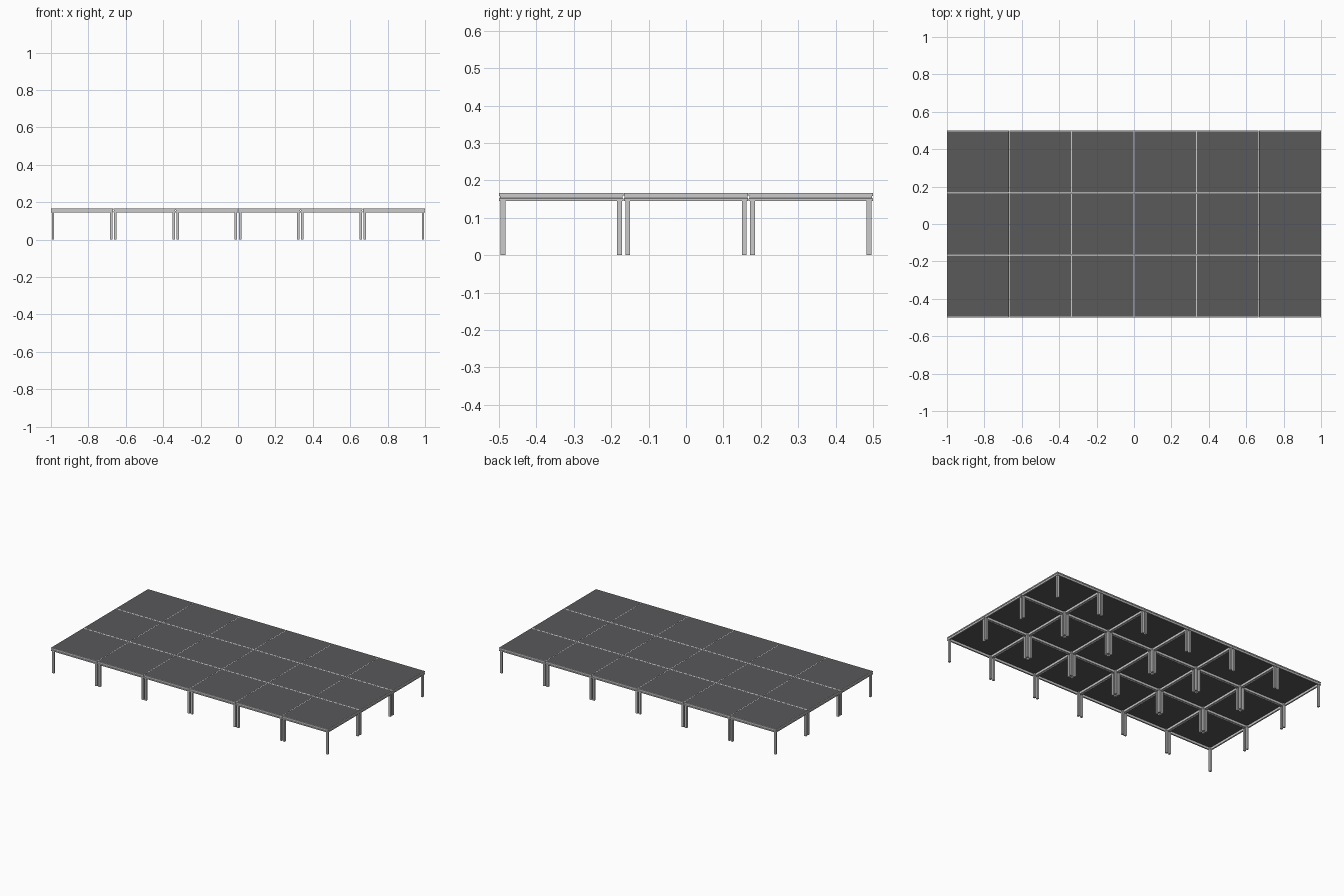
import bpy, bmesh

if "Cube" in bpy.data.objects:
    bpy.data.objects.remove(bpy.data.objects["Cube"])

NX, NY, S = 6, 3, 1 / 3
H = S / 2 - 0.0005          # half size of one module, leaving a hairline joint
TOP, UNDER = 0.166, 0.145
LIP_X, LIP_Y = 0.002, 0.0045
LEG, LEG_INSET = 0.013, 0.0045

dark = bpy.data.materials.new("dark_deck")
dark.diffuse_color = (0.1, 0.1, 0.105, 1)
dark.use_nodes = True
dark.node_tree.nodes["Principled BSDF"].inputs["Base Color"].default_value = dark.diffuse_color


def finish(bm, name, mat=None):
    bmesh.ops.recalc_face_normals(bm, faces=bm.faces[:])
    me = bpy.data.meshes.new(name)
    bm.to_mesh(me)
    bm.free()
    if mat:
        me.materials.append(mat)
    return me


def add_box(bm, lo, hi):
    vs = bmesh.ops.create_cube(bm, size=1)["verts"]
    for v in vs:
        for i in range(3):
            v.co[i] = (lo[i] + hi[i]) / 2 + v.co[i] * (hi[i] - lo[i])


# frame: grooved rail profile (inset in x, inset in y, height), mitred round the module
profile = [(0, 0, UNDER), (0, 0, 0.152), (0.002, 0.002, 0.153), (0.002, 0.002, 0.158),
           (0, 0, 0.159), (0, 0, TOP), (LIP_X, LIP_Y, TOP), (LIP_X, LIP_Y, 0.160),
           (0.009, 0.009, 0.160), (0.009, 0.009, UNDER)]
bm = bmesh.new()
rings = [[bm.verts.new((sx * (H - dx), sy * (H - dy), z)) for dx, dy, z in profile]
         for sx, sy in ((-1, -1), (1, -1), (1, 1), (-1, 1))]
n = len(profile)
for c in range(4):
    a, b = rings[c], rings[(c + 1) % 4]
    for i in range(n):
        j = (i + 1) % n
        bm.faces.new((a[i], b[i], b[j], a[j]))
frame_mesh = finish(bm, "frame")

# dark panel set into the frame
bm = bmesh.new()
px, py = H - LIP_X, H - LIP_Y
add_box(bm, (-px, -py, 0.1595), (px, py, TOP))
deck_mesh = finish(bm, "deck_panel", dark)

# four square corner legs
bm = bmesh.new()
c = S / 2 - LEG_INSET - LEG / 2
for sx in (-1, 1):
    for sy in (-1, 1):
        add_box(bm, (sx * c - LEG / 2, sy * c - LEG / 2, 0),
                (sx * c + LEG / 2, sy * c + LEG / 2, 0.1593))
legs_mesh = finish(bm, "legs")

# repeat the module over the platform
for ix in range(NX):
    for iy in range(NY):
        for me in (frame_mesh, deck_mesh, legs_mesh):
            ob = bpy.data.objects.new(f"{me.name}_{ix + 1}_{iy + 1}", me)
            ob.location = ((ix - (NX - 1) / 2) * S, (iy - (NY - 1) / 2) * S, 0)
            bpy.context.collection.objects.link(ob)
